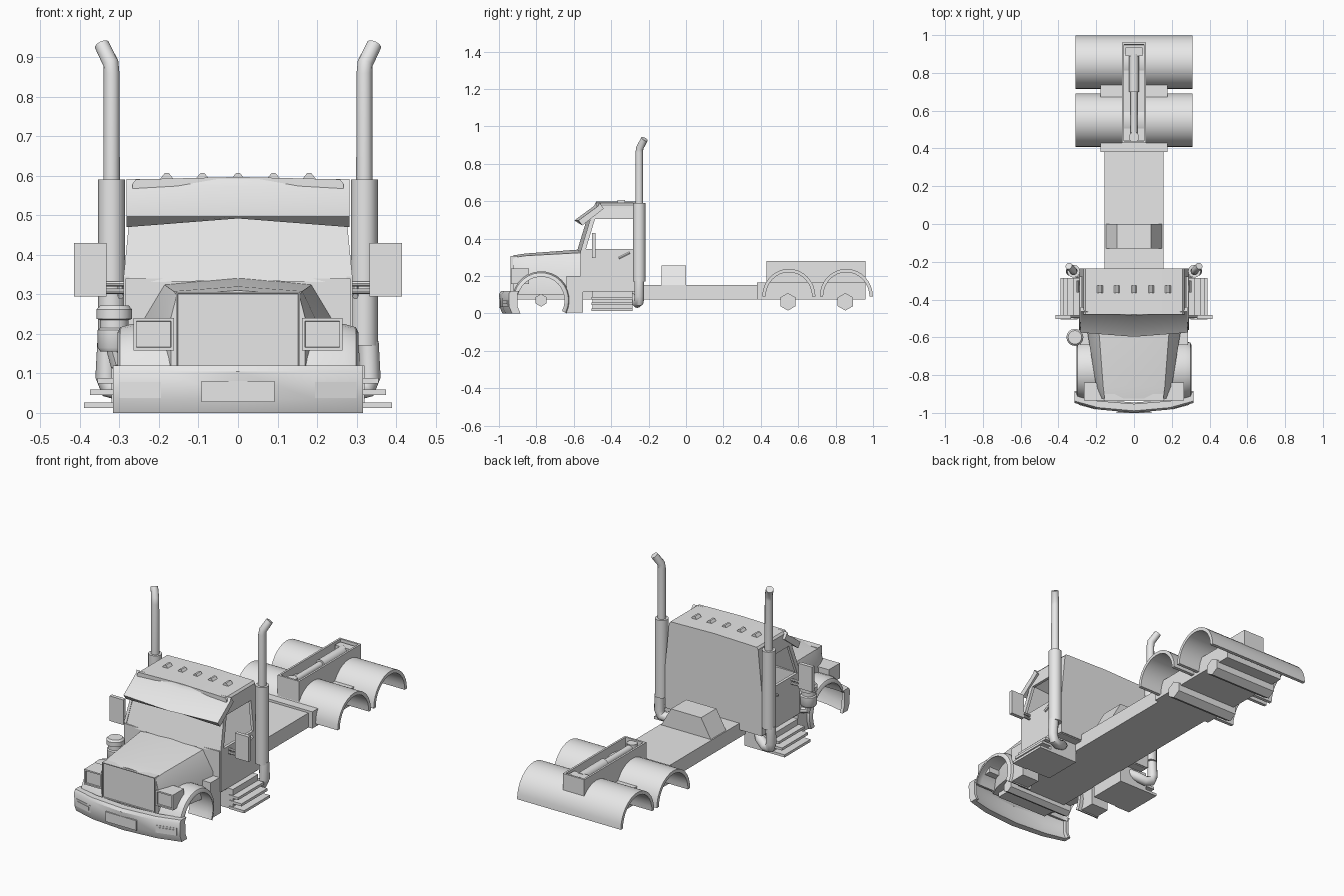
import bpy, bmesh, math
from mathutils import Vector

if "Cube" in bpy.data.objects:
    bpy.data.objects.remove(bpy.data.objects["Cube"])

grey = bpy.data.materials.new("light_grey")
grey.use_nodes = True
grey.diffuse_color = (0.8, 0.8, 0.8, 1)
grey.node_tree.nodes["Principled BSDF"].inputs["Base Color"].default_value = (0.8, 0.8, 0.8, 1)
parts = []


def finish(name, bm, mirror=False):
    bmesh.ops.recalc_face_normals(bm, faces=bm.faces)
    me = bpy.data.meshes.new(name)
    bm.to_mesh(me)
    bm.free()
    me.materials.append(grey)
    ob = bpy.data.objects.new(name, me)
    bpy.context.collection.objects.link(ob)
    if mirror:
        ob.modifiers.new("mirror", 'MIRROR').use_mirror_merge = False
    parts.append(ob)
    return ob


def loft(name, rings, mirror=False):
    """Skin a list of equal point rings and cap both ends."""
    bm = bmesh.new()
    vs = [[bm.verts.new(p) for p in r] for r in rings]
    n = len(rings[0])
    for a, b in zip(vs, vs[1:]):
        for i in range(n):
            j = (i + 1) % n
            bm.faces.new((a[i], a[j], b[j], b[i]))
    bm.faces.new(vs[0])
    bm.faces.new(vs[-1])
    return finish(name, bm, mirror)


def prism_x(name, yz, x0, x1, mirror=False):
    return loft(name, [[(x, y, z) for y, z in yz] for x in (x0, x1)], mirror)


def prism_z(name, xy, z0, z1, mirror=False):
    return loft(name, [[(x, y, z) for x, y in xy] for z in (z0, z1)], mirror)


def box(name, x, y, z, mirror=False, inset=None, rim=0.01, depth=0.01):
    """Box from ranges; the face pointing along inset gets a recessed panel."""
    bm = bmesh.new()
    bmesh.ops.create_cube(bm, size=1)
    for v in bm.verts:
        v.co = [r[0] + (c + 0.5) * (r[1] - r[0]) for c, r in zip(v.co, (x, y, z))]
    bm.normal_update()
    if inset:
        f = [f for f in bm.faces if f.normal.dot(Vector(inset)) > 0.9]
        bmesh.ops.inset_region(bm, faces=f, thickness=rim)
        bmesh.ops.inset_region(bm, faces=f, thickness=0.001, depth=-depth)
    return finish(name, bm, mirror)


def tube(name, path, radii, sides=12, mirror=False):
    """Round sections swept along a path with a radius at each point."""
    pts = [Vector(p) for p in path]
    rings = []
    for i, p in enumerate(pts):
        t = (pts[min(i + 1, len(pts) - 1)] - pts[max(i - 1, 0)]).normalized()
        up = Vector((0, 1, 0)) if abs(t.y) < 0.8 else Vector((0, 0, 1))
        u = t.cross(up).normalized()
        w = t.cross(u)
        rings.append([p + radii[i] * (math.cos(a) * u + math.sin(a) * w)
                      for a in (2 * math.pi * k / sides for k in range(sides))])
    return loft(name, rings, mirror)


def arch(cy, cz, ry, rz, thick, a0, a1, n=16):
    angs = [math.radians(a0 + (a1 - a0) * i / n) for i in range(n + 1)]
    outer = [(cy + ry * math.cos(a), cz + rz * math.sin(a)) for a in angs]
    inner = [(cy + (ry - thick) * math.cos(a), cz + (rz - thick) * math.sin(a)) for a in angs]
    return outer + inner[::-1]


def symmetric(half, y):
    """Closed ring at depth y from a right-hand outline ending on the centre."""
    return [(x, y, z) for x, z in half] + [(-x, y, z) for x, z in half[-2::-1]]


# Chassis
box("frame", (-0.155, 0.155), (-0.9, 0.4), (0.075, 0.153))
box("rear_frame", (-0.178, 0.178), (0.38, 0.96), (0.075, 0.165))
loft("deck_box", [[(-0.15, y, 0.15), (0.15, y, 0.15), (0.09, y, 0.255), (-0.09, y, 0.255)]
                  for y in (-0.13, 0)])

# Rear axles and full width fenders
for i, y in enumerate((0.55, 0.857)):
    tube(f"rear_axle_{i}", [(-0.19, y - 0.005, 0.062), (0.19, y - 0.005, 0.062)], [0.047] * 2, 6)
    prism_x(f"rear_fender_{i}", arch(y, 0.09, 0.142, 0.148, 0.018, 0, 180), -0.31, 0.31)

# Coupling tray with ram
box("coupling_tray", (-0.064, 0.064), (0.43, 0.96), (0.16, 0.28), inset=(0, 0, 1), rim=0.015, depth=0.05)
tube("coupling_ram", [(0, 0.46, 0.25), (0, 0.7, 0.25), (0, 0.7, 0.25), (0, 0.9, 0.25)],
     [0.018, 0.018, 0.027, 0.027])
box("ram_mount", (-0.045, 0.045), (0.89, 0.935), (0.22, 0.272))
tube("ram_pin", [(0, 0.46, 0.22), (0, 0.46, 0.272)], [0.027, 0.027])


# Cab sides lean inward above the sill
def side_panel(name, yz):
    def lean(z):
        return 0.29 - max(0, z - 0.34) * 0.1
    loft(name, [[(lean(z) - d, y, z) for y, z in yz] for d in (0, 0.015)], True)


side_panel("door", [(-0.56, 0.12), (-0.235, 0.12), (-0.235, 0.345), (-0.56, 0.345)])
side_panel("rear_pillar", [(-0.28, 0.345), (-0.235, 0.345), (-0.235, 0.51), (-0.28, 0.51)])
side_panel("front_pillar", [(-0.56, 0.345), (-0.535, 0.345), (-0.485, 0.51), (-0.51, 0.51)])
side_panel("roof_side", [(-0.51, 0.505), (-0.235, 0.505), (-0.235, 0.58), (-0.47, 0.58)])
loft("back_wall", [[(-0.29, y, 0.12), (0.29, y, 0.12), (0.29, y, 0.34), (0.266, y, 0.58),
                    (-0.266, y, 0.58), (-0.29, y, 0.34)] for y in (-0.25, -0.235)])
box("cab_floor", (-0.285, 0.285), (-0.56, -0.24), (0.115, 0.13))
box("firewall", (-0.285, 0.285), (-0.565, -0.545), (0.12, 0.34))
loft("roof", [symmetric([(0.268, 0.56), (0.267, 0.58), (0.258, 0.591), (0, 0.597)], y)
              for y in (-0.48, -0.235)])
loft("windshield", [[(x, y + d, z) for x, y, z in
                     ((-0.288, -0.56, 0.33), (0, -0.582, 0.335), (0.288, -0.56, 0.33),
                      (0.27, -0.505, 0.515), (0, -0.527, 0.515), (-0.27, -0.505, 0.515))]
                    for d in (0, 0.01)])
loft("visor", [[(x, y - d, z) for y, z in
                ((-0.575, 0.497), (-0.47, 0.574), (-0.462, 0.592), (-0.44, 0.56), (-0.555, 0.47 + d))]
               for x, d in ((-0.282, 0), (0, 0.022), (0.282, 0))])
for i in range(5):
    x = (i - 2) * 0.09
    loft(f"roof_light_{i}", [[(x - 0.017, y, 0.592), (x + 0.017, y, 0.592), (x + 0.005, y, 0.607),
                              (x - 0.005, y, 0.607)] for y in (-0.365, -0.325)])
tube("door_handle", [(0.297, -0.36, 0.295), (0.297, -0.3, 0.325)], [0.008] * 2, 6, True)

# Hood and grille
loft("hood", [symmetric(h, y) for y, h in (
    (-0.925, [(0.17, 0.1), (0.17, 0.24), (0.155, 0.298), (0, 0.31)]),
    (-0.86, [(0.2, 0.1), (0.2, 0.23), (0.163, 0.308), (0, 0.32)]),
    (-0.55, [(0.25, 0.1), (0.25, 0.22), (0.187, 0.325), (0, 0.343)]))])
box("grille", (-0.157, 0.157), (-0.937, -0.9), (0.115, 0.306), inset=(0, -1, 0), rim=0.006, depth=0.006)
box("headlight", (0.162, 0.265), (-0.935, -0.84), (0.158, 0.24), True, (0, -1, 0), 0.011, 0.008)

# Front fenders with a rounded outer edge, axle and flaps
loft("front_fender", [[(x, y, z) for y, z in arch(-0.775, 0.07, r, r, t, -27, 165)]
                      for x, r, t in ((0.16, 0.155, 0.02), (0.27, 0.155, 0.02),
                                      (0.298, 0.147, 0.015), (0.305, 0.134, 0.008))], True)
tube("front_axle", [(-0.2, -0.775, 0.07), (0.2, -0.775, 0.07)], [0.034] * 2, 6)
box("fender_panel", (0.18, 0.285), (-0.64, -0.55), (0.005, 0.2), True)

# Bumper with lamps and plate
rim = [(0.316, -0.9), (0.316, -0.945), (0.19, -0.98), (0, -0.997)]
back = [(0, -0.96), (0.19, -0.945), (0.3, -0.92), (0.3, -0.9)]
plan = rim + [(-x, y) for x, y in rim[-2::-1]] + [(-x, y) for x, y in back[::-1]] + back[1:]
loft("bumper", [[(x, y + dy, z) for x, y in plan]
                for z, dy in ((0, 0.015), (0.035, 0), (0.105, -0.002), (0.12, 0.008))])
for name, x0, x1, z0, z1 in (("bumper_lamp", 0.195, 0.3, 0.038, 0.078), ("bumper_lamp_lens", 0.205, 0.29, 0.05, 0.068)):
    d = 0.004 if "lens" in name else 0.001
    ys = [-0.98 + (x - 0.19) * 0.278 - d - 0.002 for x in (x0, x1)]
    prism_z(name, [(x0, ys[0]), (x1, ys[1]), (x1, ys[1] + 0.008), (x0, ys[0] + 0.008)], z0, z1, True)
box("number_plate", (-0.092, 0.092), (-1.0, -0.992), (0.028, 0.081))

# Side steps
box("step_box", (0.15, 0.32), (-0.5, -0.285), (0.012, 0.12), True)
for i, (x, z) in enumerate(((0.39, 0.012), (0.375, 0.045), (0.355, 0.074))):
    box(f"step_{i}", (0.3, x), (-0.505, -0.285), (z, z + 0.014), True)

# Exhaust stacks
tube("exhaust_muffler", [(0.32, -0.25, 0.17), (0.32, -0.25, 0.59)], [0.034] * 2, 12, True)
tube("exhaust_stack", [(0.32, -0.25, 0.58), (0.32, -0.25, 0.86), (0.322, -0.247, 0.885),
                       (0.345, -0.222, 0.932)], [0.021, 0.02, 0.02, 0.019], 12, True)
tube("exhaust_elbow", [(0.33, -0.25, 0.18), (0.335, -0.25, 0.09), (0.325, -0.252, 0.062),
                       (0.295, -0.26, 0.055), (0.25, -0.28, 0.075), (0.2, -0.33, 0.11)],
     [0.026] * 6, 12, True)

# Mirrors
box("mirror", (0.333, 0.415), (-0.503, -0.483), (0.295, 0.43), True)
for i, z in enumerate((0.308, 0.327)):
    tube(f"mirror_arm_{i}", [(0.28, -0.49, z), (0.36, -0.49, z)], [0.007] * 2, 8, True)

# Air cleaner on one side
tube("air_cleaner", [(-0.313, -0.6, z) for z in (0.155, 0.165, 0.21, 0.215, 0.235, 0.238, 0.262, 0.272)],
     [0.035, 0.042, 0.042, 0.036, 0.036, 0.045, 0.045, 0.036], 16)
tube("air_cleaner_pipe", [(-0.313, -0.6, 0.16), (-0.31, -0.595, 0.13), (-0.26, -0.58, 0.125)], [0.02] * 3, 10)

for ob in parts:
    ob.select_set(True)
bpy.context.view_layer.objects.active = parts[0]
bpy.ops.object.shade_smooth_by_angle(angle=math.radians(35))
